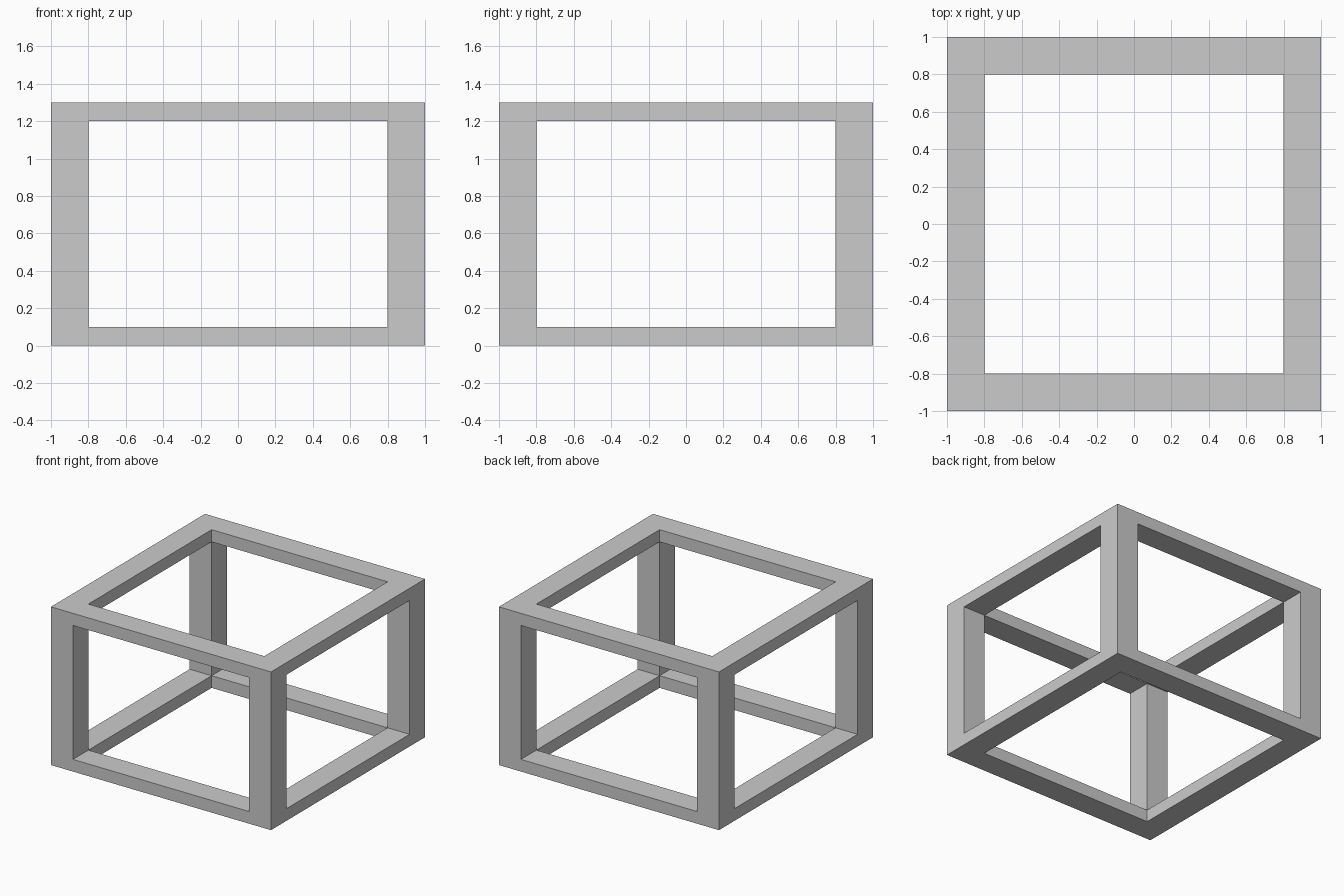
import bpy
import bmesh

HALF = 1.0      # half width of the frame
BAR = 0.2       # bar width in plan
HEIGHT = 1.3
RAIL = 0.1      # height of the top and bottom rails

default = bpy.data.objects.get("Cube")
if default:
    bpy.data.objects.remove(default, do_unlink=True)

# Plain grey finish
grey = bpy.data.materials.new("light_grey")
grey.use_nodes = True
colour = (0.6, 0.6, 0.6, 1.0)
grey.diffuse_color = colour
grey.node_tree.nodes["Principled BSDF"].inputs["Base Color"].default_value = colour

# Cube with an opening inset in every side
bm = bmesh.new()
bmesh.ops.create_cube(bm, size=2 * HALF)
bm.normal_update()
openings = list(bm.faces)
bmesh.ops.inset_individual(bm, faces=openings, thickness=BAR, use_even_offset=True)

# Push each opening inward until its corners meet the neighbouring ones
openings = bmesh.ops.extrude_discrete_faces(bm, faces=openings)["faces"]
for face in openings:
    bmesh.ops.translate(bm, verts=face.verts, vec=face.normal * -BAR)
bmesh.ops.delete(bm, geom=openings, context="FACES_ONLY")
bmesh.ops.remove_doubles(bm, verts=bm.verts, dist=0.001)

# Set the rail heights and stand the frame on the ground
for v in bm.verts:
    inner = abs(v.co.z) < HALF - BAR / 2
    level = HEIGHT / 2 - (RAIL if inner else 0)
    v.co.z = HEIGHT / 2 + (level if v.co.z > 0 else -level)
bmesh.ops.recalc_face_normals(bm, faces=bm.faces)

mesh = bpy.data.meshes.new("box_frame")
bm.to_mesh(mesh)
bm.free()
mesh.materials.append(grey)
frame = bpy.data.objects.new("box_frame", mesh)
bpy.context.collection.objects.link(frame)
